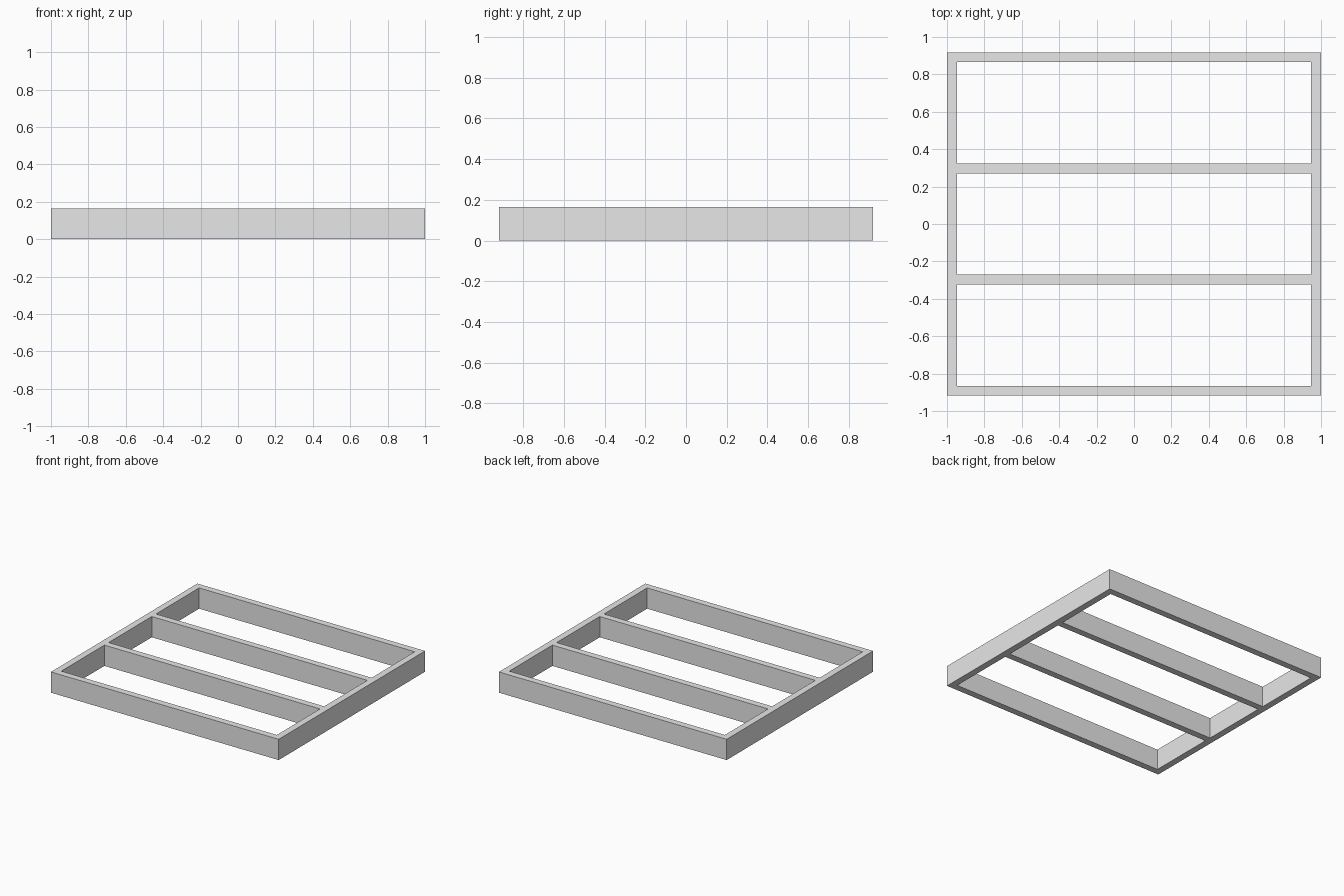
import bpy
import bmesh

cube = bpy.data.objects.get("Cube")
if cube:
    bpy.data.objects.remove(cube, do_unlink=True)

# Overall size, bar thickness and layout
HALF_X, HALF_Y, HEIGHT, BAR = 1.0, 0.918, 0.165, 0.053
BAYS = 3
pitch = (2 * HALF_Y - BAR) / BAYS

# Grid lines at both edges of every bar
xs = [-HALF_X, -HALF_X + BAR, HALF_X - BAR, HALF_X]
ys = []
for i in range(BAYS + 1):
    start = -HALF_Y + i * pitch
    ys += [start, start + BAR]

# Flat frame outline: every cell except the open bays
bm = bmesh.new()
grid = [[bm.verts.new((x, y, 0)) for x in xs] for y in ys]
for j in range(len(ys) - 1):
    for i in range(len(xs) - 1):
        if i == 1 and j % 2 == 1:
            continue
        bm.faces.new((grid[j][i], grid[j][i + 1], grid[j + 1][i + 1], grid[j + 1][i]))

# Raise the outline into solid bars
raised = bmesh.ops.extrude_face_region(bm, geom=bm.faces[:])
top = [v for v in raised["geom"] if isinstance(v, bmesh.types.BMVert)]
bmesh.ops.translate(bm, verts=top, vec=(0, 0, HEIGHT))
bmesh.ops.recalc_face_normals(bm, faces=bm.faces[:])

mesh = bpy.data.meshes.new("slatted_frame")
bm.to_mesh(mesh)
bm.free()
frame = bpy.data.objects.new("slatted_frame", mesh)
bpy.context.collection.objects.link(frame)

# Plain grey finish
grey = bpy.data.materials.new("light_grey")
grey.use_nodes = True
colour = (0.8, 0.8, 0.8, 1)
grey.diffuse_color = colour
grey.node_tree.nodes["Principled BSDF"].inputs["Base Color"].default_value = colour
mesh.materials.append(grey)
